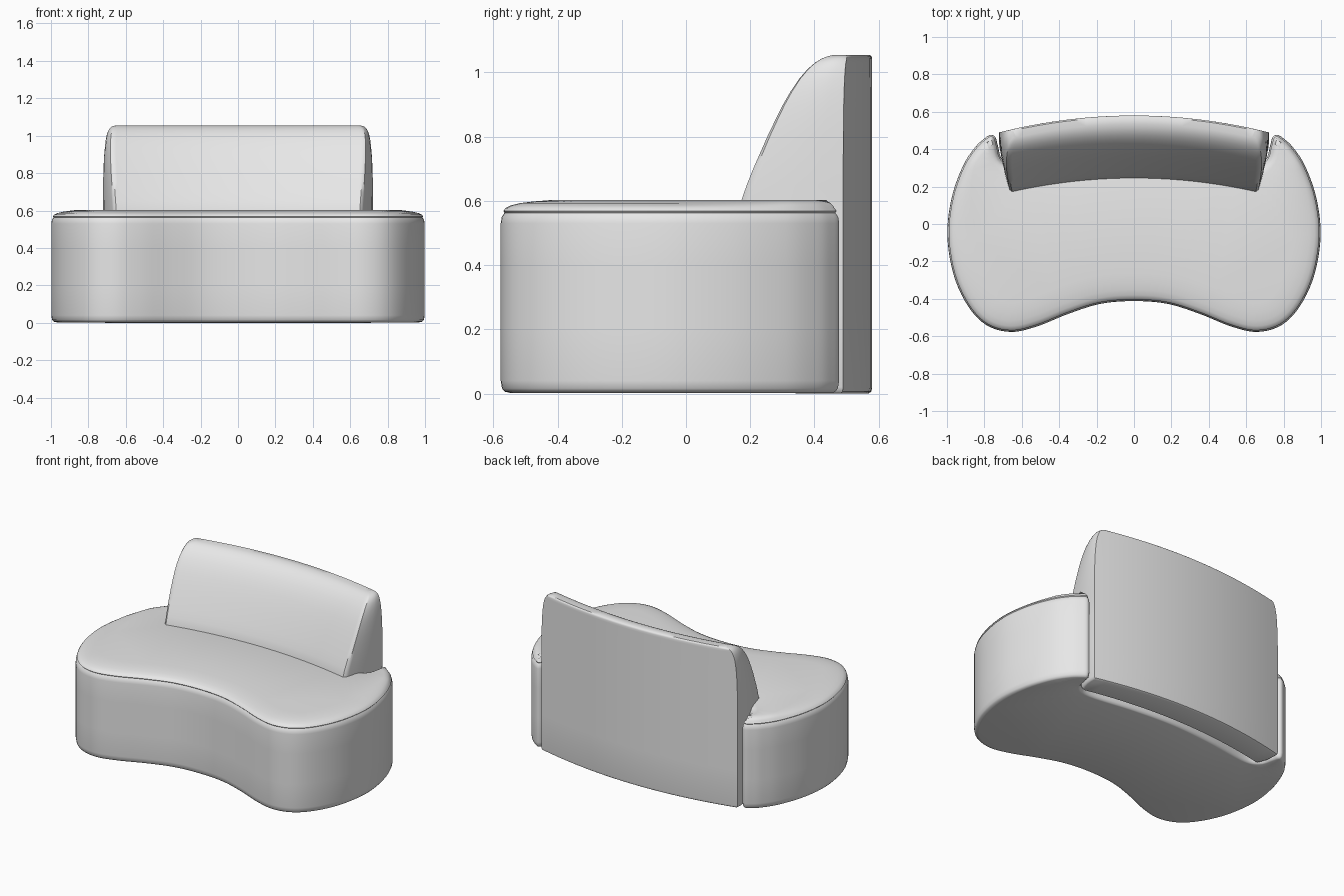
import bpy, bmesh, math
from mathutils import Vector

if "Cube" in bpy.data.objects:
    bpy.data.objects.remove(bpy.data.objects["Cube"])

fabric = bpy.data.materials.new("grey fabric")
fabric.diffuse_color = (0.8, 0.8, 0.8, 1)
fabric.use_nodes = True
fabric.node_tree.nodes["Principled BSDF"].inputs["Base Color"].default_value = fabric.diffuse_color


def loft(name, rings):
    """Skin closed rings of equal length, cap both ends, smooth shade."""
    bm = bmesh.new()
    vs = [[bm.verts.new(p) for p in r] for r in rings]
    n = len(rings[0])
    for a, b in zip(vs, vs[1:]):
        for i in range(n):
            j = (i + 1) % n
            bm.faces.new((a[i], a[j], b[j], b[i]))
    caps = [bm.faces.new(vs[0][::-1]), bm.faces.new(vs[-1])]
    bmesh.ops.triangulate(bm, faces=caps)
    bmesh.ops.recalc_face_normals(bm, faces=bm.faces[:])
    me = bpy.data.meshes.new(name)
    bm.to_mesh(me)
    bm.free()
    ob = bpy.data.objects.new(name, me)
    bpy.context.collection.objects.link(ob)
    me.materials.append(fabric)
    bpy.ops.object.select_all(action='DESELECT')
    ob.select_set(True)
    bpy.context.view_layer.objects.active = ob
    bpy.ops.object.shade_smooth_by_angle(angle=math.radians(40))
    return ob


def smooth_closed(pts, steps):
    """Catmull-Rom through a closed list of 2D points."""
    out, n = [], len(pts)
    for i in range(n):
        a, b, c, d = (Vector(pts[(i + k) % n]) for k in (-1, 0, 1, 2))
        for s in range(steps):
            t = s / steps
            out.append(0.5 * (2 * b + (c - a) * t + (2 * a - 5 * b + 4 * c - d) * t * t
                              + (3 * b - a - 3 * c + d) * t ** 3))
    return out


# Seat: kidney outline with a notch at the rear for the backrest
half = [(0, -.412), (.18, -.427), (.35, -.48), (.52, -.548), (.66, -.577), (.79, -.54),
        (.89, -.435), (.965, -.27), (.998, -.06), (.975, .14), (.915, .31), (.85, .41),
        (.80, .457), (.765, .477), (.74, .462), (.728, .42), (.70, .34), (.60, .31),
        (.3, .35), (0, .37)]
outline = smooth_closed(half + [(-x, y) for x, y in half[-2:0:-1]], 5)
N = len(outline)


def inset_ring(d, z):
    ring = []
    for i, p in enumerate(outline):
        t = (outline[(i + 1) % N] - outline[i - 1]).normalized()
        # shallower inset on the narrow rear tips
        w = 1 - 0.72 * min(1, max(0, (p.y + .02) / .36))
        k = d if d <= .015 else .015 + (d - .015) * w
        ring.append((p.x - t.y * k, p.y + t.x * k, z))
    return ring


loft("seat", [inset_ring(d, z) for d, z in [
    (.03, .002), (.012, .006), (.004, .016), (0, .04), (0, .2), (0, .4), (0, .53), (.003, .55),
    (.012, .563), (.008, .568), (.015, .578), (.032, .586), (.06, .593),
    (.10, .598), (.15, .602)]])


# Backrest: curved vertical back, sloping padded front, rounded top
def back_ring(z, yf, w, inset=0):
    wf = w - 0.19 * (0.49 - yf)
    yb = lambda x: 0.58 - 0.09 * (x / 0.72) ** 2 - inset
    us = [-1 + i / 10 for i in range(21)]
    ring = [(w * u, yb(w * u), z) for u in reversed(us)]

    def side(s, ts):
        y1 = yb(w)
        return [(s * (w + (wf - w) * t + .012 * math.sin(math.pi * t)),
                 y1 + (yf - y1) * t, z) for t in ts]

    ts = (.06, .25, .5, .75, .9, .96)
    ring += side(-1, ts)
    for u in [-.985, -.96] + us[1:-1] + [.96, .985]:
        ring.append((wf * u, yf + 0.075 * (1 - u * u), z))
    ring += side(1, ts[::-1])
    return ring


loft("backrest", [back_ring(*r) for r in [
    (0, .34, .71, .012), (.006, .335, .718, .003), (.02, .33, .722), (.25, .33, .722),
    (.45, .33, .722), (.53, .165, .722), (.6, .17, .722), (.65, .187, .722), (.7, .207, .722),
    (.75, .229, .721), (.8, .251, .72), (.85, .275, .718), (.9, .300, .715), (.94, .323, .711),
    (.98, .350, .705), (1.01, .376, .697), (1.03, .399, .688), (1.043, .42, .677),
    (1.05, .438, .665, .002), (1.055, .46, .645, .008)]])
